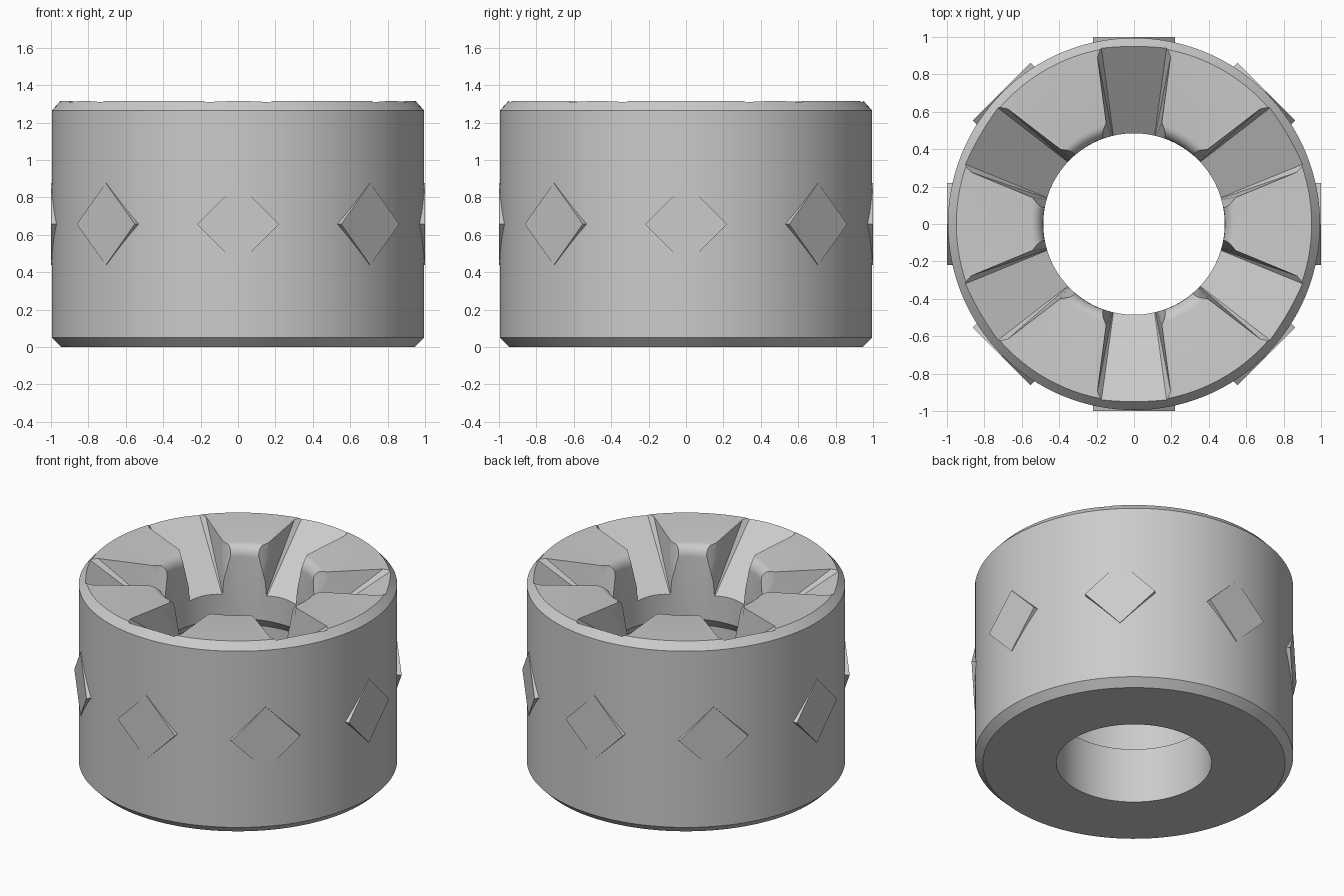
import bpy, bmesh, math
from mathutils import Matrix, Vector

cube = bpy.data.objects.get("Cube")
if cube:
    bpy.data.objects.remove(cube)

grey = bpy.data.materials.new("plain grey")
grey.use_nodes = True
COLOUR = (0.6, 0.6, 0.6, 1)
grey.diffuse_color = COLOUR
grey.node_tree.nodes["Principled BSDF"].inputs["Base Color"].default_value = COLOUR

HEIGHT, RADIUS, BORE = 1.315, 0.995, 0.485


def finish(name, bm):
    bmesh.ops.recalc_face_normals(bm, faces=bm.faces)
    mesh = bpy.data.meshes.new(name)
    bm.to_mesh(mesh)
    bm.free()
    mesh.materials.append(grey)
    obj = bpy.data.objects.new(name, mesh)
    bpy.context.collection.objects.link(obj)
    return obj


def lathe(name, profile, steps=128):
    """Closed ring turned from (radius, height) points."""
    bm = bmesh.new()
    rings = []
    for i in range(steps):
        turn = Matrix.Rotation(math.tau * i / steps, 3, 'Z')
        rings.append([bm.verts.new(turn @ Vector((r, 0, z))) for r, z in profile])
    for i, ring in enumerate(rings):
        after = rings[(i + 1) % steps]
        for j in range(len(profile)):
            k = (j + 1) % len(profile)
            bm.faces.new((ring[j], after[j], after[k], ring[k]))
    return finish(name, bm)


def ring_of_wedges(name, ends):
    """Six radial wedges; each end is (radius, floor z, floor half, top half)."""
    bm = bmesh.new()
    for i in range(6):
        turn = Matrix.Rotation(math.radians(30 + 60 * i), 3, 'Z')
        corners = []
        for r, z, low, high in ends:
            for side in (-1, 1):
                corners.append(bm.verts.new(turn @ Vector((r, side * low, z))))
                corners.append(bm.verts.new(turn @ Vector((r, side * high, HEIGHT + 0.1))))
        bmesh.ops.convex_hull(bm, input=corners)
    obj = finish(name, bm)
    obj.hide_render = True
    obj.hide_set(True)
    return obj


# Ring body: chamfered outside, rounded lip and a wider chamber in the bore
lip = [(BORE + 0.065 * (1 - math.sin(a)), 1.225 + 0.075 * math.cos(a))
       for a in (math.radians(15 * n) for n in range(7))]
profile = [(0.945, 0), (RADIUS, 0.05), (RADIUS, HEIGHT - 0.05), (0.95, HEIGHT)]
profile += lip + [(BORE, 0.8), (0.55, 0.73), (0.55, 0.38), (BORE, 0.38), (BORE, 0)]
body = lathe("ring_body", profile)

# Sloping grooves that leave six teeth, and cut corners on the tooth tips
grooves = ring_of_wedges("groove_cutter", [(0.4, 0.92, 0.1, 0.14), (1.02, 1.366, 0.185, 0.22)])
corners = ring_of_wedges("tooth_corner_cutter", [(0.43, 1.0, 0.115, 0.21), (0.6, 1.12, 0.1, 0.14)])
for cutter in (grooves, corners):
    cut = body.modifiers.new(cutter.name, 'BOOLEAN')
    cut.operation, cut.solver, cut.object = 'DIFFERENCE', 'EXACT', cutter

bpy.context.view_layer.objects.active = body
body.select_set(True)
for modifier in list(body.modifiers):
    bpy.ops.object.modifier_apply(modifier=modifier.name)
bpy.ops.object.shade_smooth_by_angle(angle=math.radians(25))
for cutter in (grooves, corners):
    bpy.data.objects.remove(cutter)

# Flat diamond pads around the outside
bm = bmesh.new()
for i in range(8):
    place = (Matrix.Rotation(math.tau * i / 8, 4, 'Z')
             @ Matrix.Translation((0.95, 0, HEIGHT / 2))
             @ Matrix.Rotation(math.pi / 4, 4, 'X')
             @ Matrix.Diagonal((0.1, 0.31, 0.31, 1)))
    bmesh.ops.create_cube(bm, size=1, matrix=place)
finish("diamond_pads", bm)
